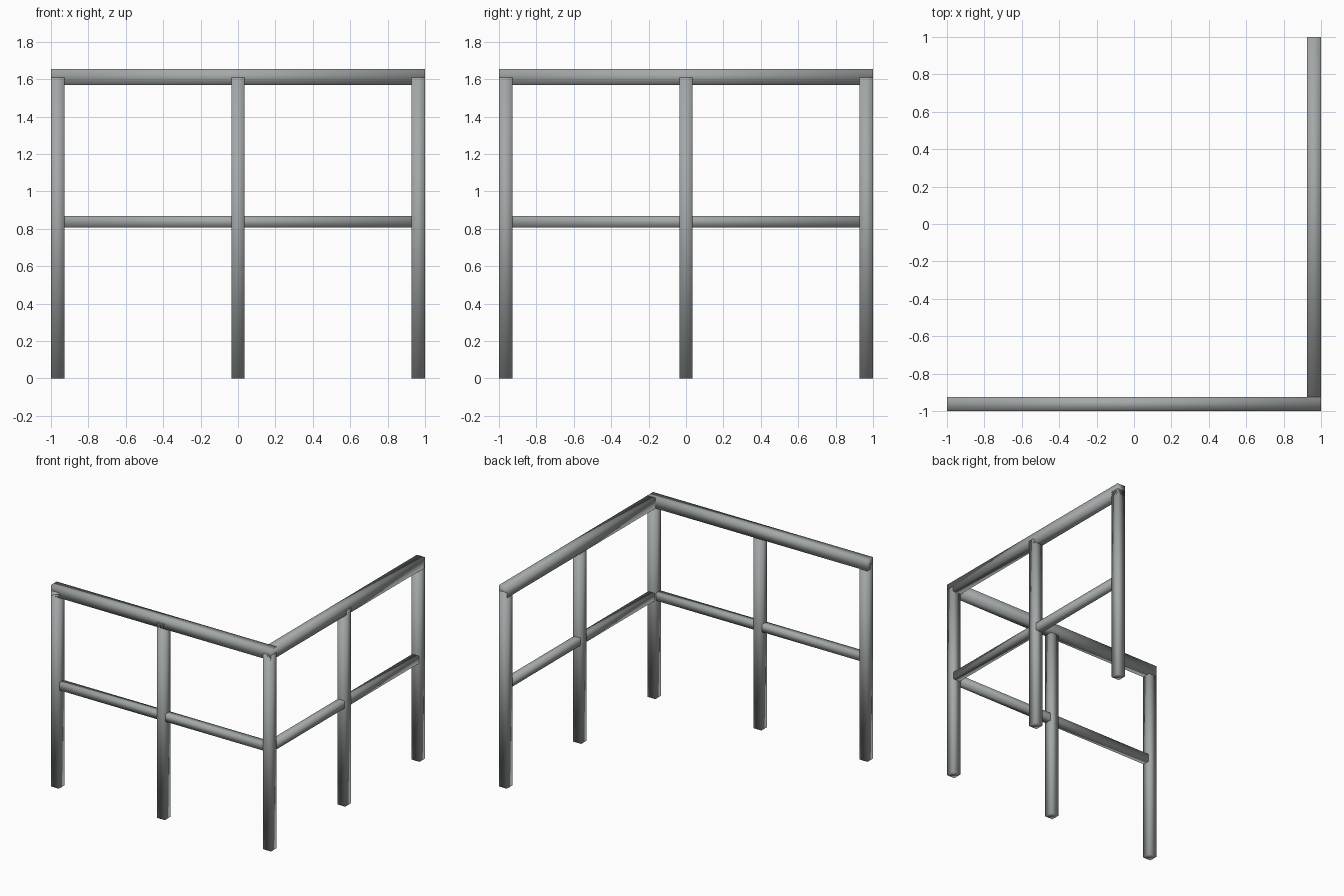
import bpy

if "Cube" in bpy.data.objects:
    bpy.data.objects.remove(bpy.data.objects["Cube"])

POST = 0.072      # square post width
EDGE = 1 - POST / 2
POST_H = 1.61

# Dark neutral metal
metal = bpy.data.materials.new("dark_metal")
metal.diffuse_color = (0.37, 0.39, 0.39, 1)
metal.use_nodes = True
metal.node_tree.nodes["Principled BSDF"].inputs["Base Color"].default_value = metal.diffuse_color


def bar(name, lo, hi):
    """Smooth-shaded box between two corner points."""
    size = [b - a for a, b in zip(lo, hi)]
    mid = [(a + b) / 2 for a, b in zip(lo, hi)]
    bpy.ops.mesh.primitive_cube_add(size=1, location=mid)
    ob = bpy.context.object
    ob.name = name
    ob.scale = size
    bpy.ops.object.transform_apply(location=False, rotation=False, scale=True)
    bpy.ops.object.shade_smooth()
    ob.data.materials.append(metal)
    return ob


# Posts: one shared corner, two mid-span, two ends
posts = {
    "corner_post": (EDGE, -EDGE),
    "front_mid_post": (0, -EDGE),
    "front_end_post": (-EDGE, -EDGE),
    "side_mid_post": (EDGE, 0),
    "side_end_post": (EDGE, EDGE),
}
h = POST / 2
for name, (x, y) in posts.items():
    bar(name, (x - h, y - h, 0), (x + h, y + h, POST_H))

# Handrails: flush outside, slightly proud of the posts inside
inner = 0.926
bar("front_handrail", (-1, -1, 1.568), (0.999, -inner, 1.655))
bar("side_handrail", (inner, -0.999, 1.568), (1, 1, 1.6545))

# Slimmer middle rails running between the posts
w = 0.03
bar("front_middle_rail", (-EDGE, -EDGE - w, 0.807), (EDGE, -EDGE + w, 0.868))
bar("side_middle_rail", (EDGE - w, -EDGE, 0.807), (EDGE + w, EDGE, 0.868))
